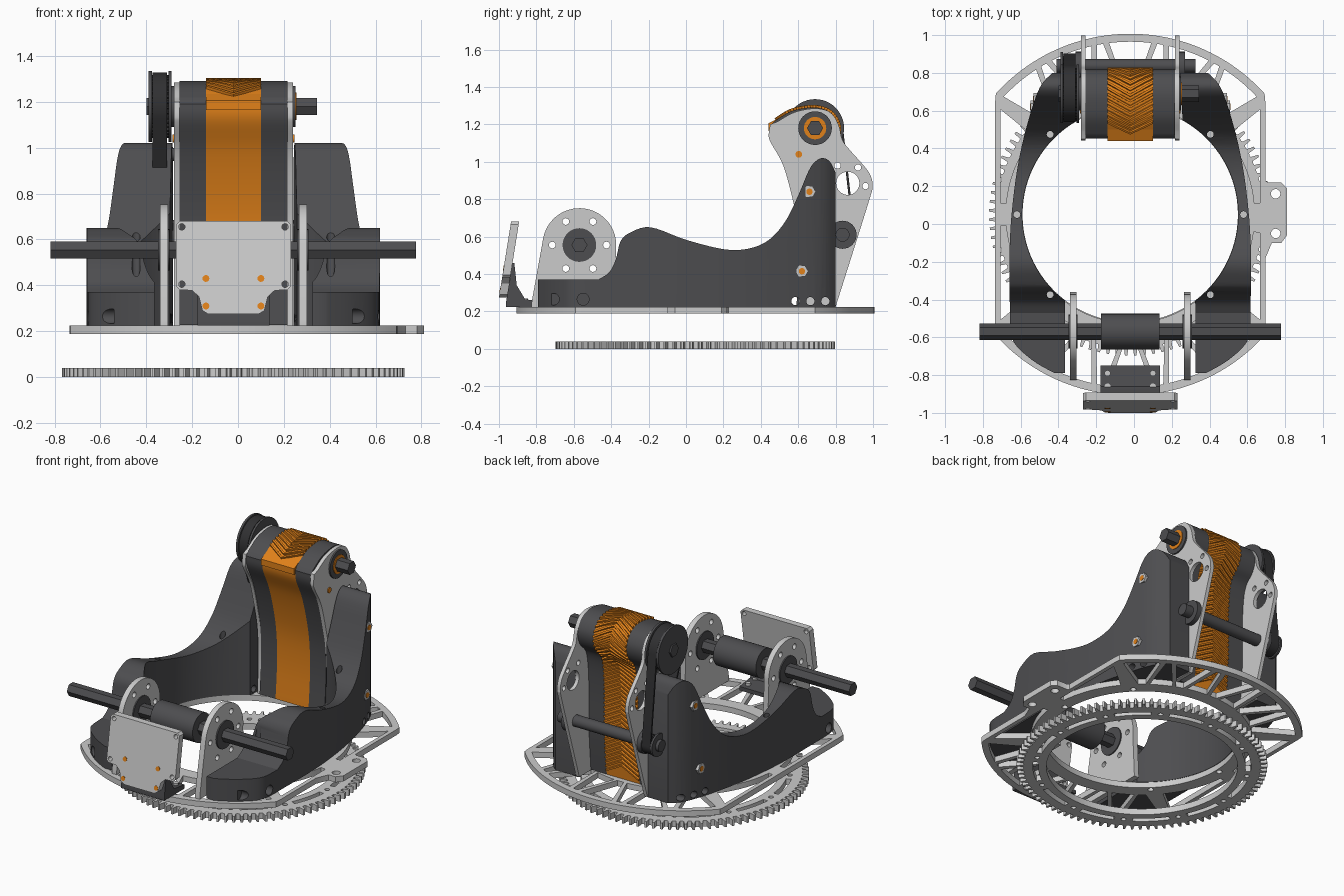
import bpy, bmesh
from math import sin, cos, pi, radians, acos, atan2, hypot
from mathutils import Vector, Matrix

if "Cube" in bpy.data.objects:
    bpy.data.objects.remove(bpy.data.objects["Cube"])

CX, CY = -0.02, 0.05          # axis of the turntable

def material(name, rgb):
    m = bpy.data.materials.new(name)
    m.diffuse_color = (*rgb, 1)
    m.use_nodes = True
    m.node_tree.nodes["Principled BSDF"].inputs["Base Color"].default_value = m.diffuse_color
    return m
DARK = material("dark_plastic", (0.075, 0.075, 0.08))
BLACK = material("black_rubber", (0.03, 0.03, 0.032))
ORANGE = material("orange_plastic", (0.75, 0.22, 0.01))

def add(name, me, mat=None):
    ob = bpy.data.objects.new(name, me)
    bpy.context.collection.objects.link(ob)
    if mat:
        me.materials.clear()
        me.materials.append(mat)
    return ob

def circle(u, v, r, n=32):
    return [(u + r * cos(2 * pi * i / n), v + r * sin(2 * pi * i / n)) for i in range(n)]

def smooth(p, n=5):
    """Catmull-Rom curve through the points"""
    q = [p[0]] + p + [p[-1]]
    out = []
    for i in range(1, len(q) - 2):
        a, b, c, d = (Vector(k) for k in q[i - 1:i + 3])
        for j in range(n):
            t = j / n
            out.append(tuple(0.5 * (2 * b + (c - a) * t + (2 * a - 5 * b + 4 * c - d) * t ** 2
                                    + (3 * b - a - 3 * c + d) * t ** 3)))
    return out + [p[-1]]

def prism(name, loops, w0, w1, axis, mat=None):
    """Extrude an outline (first loop) with holes along an axis: x uses (y,z), y uses (x,z), z uses (x,y)"""
    cu = bpy.data.curves.new(name, 'CURVE')
    cu.dimensions, cu.fill_mode, cu.extrude = '2D', 'BOTH', (w1 - w0) / 2
    for lp in loops:
        sp = cu.splines.new('POLY')
        sp.points.add(len(lp) - 1)
        for p, c in zip(sp.points, lp):
            p.co = (c[0], c[1], 0, 1)
        sp.use_cyclic_u = True
    tmp = add(name + "_tmp", cu)
    dg = bpy.context.evaluated_depsgraph_get()
    me = bpy.data.meshes.new_from_object(tmp.evaluated_get(dg))
    bpy.data.objects.remove(tmp)
    bm = bmesh.new()
    bm.from_mesh(me)
    mid = (w0 + w1) / 2
    for v in bm.verts:
        a, b, c = v.co.x, v.co.y, v.co.z + mid
        v.co = {'x': (c, a, b), 'y': (a, c, b), 'z': (a, b, c)}[axis]
    bmesh.ops.remove_doubles(bm, verts=bm.verts, dist=1e-5)
    bmesh.ops.recalc_face_normals(bm, faces=bm.faces)
    bm.to_mesh(me)
    bm.free()
    me.name = name
    return add(name, me, mat)

def rod(name, y, z, r, x0, x1, mat=DARK, n=32):
    return prism(name, [circle(y, z, r, n)], x0, x1, 'x', mat)

def boolean(ob, cutter, op):
    m = ob.modifiers.new("cut", 'BOOLEAN')
    m.object, m.operation, m.solver = cutter, op, 'EXACT'
    me = bpy.data.meshes.new_from_object(ob.evaluated_get(bpy.context.evaluated_depsgraph_get()))
    ob.modifiers.clear()
    ob.data = me
    bpy.data.objects.remove(cutter)

def polar(r, deg):
    return (r * cos(radians(deg)), CY + r * sin(radians(deg)))

def clip(r, deg, half):
    return min(r, half / max(1e-6, abs(cos(radians(deg)))))

def pocket(i0, i1, o0, o1, r0=0.66, r1=0.915, half=0.688, n=10):
    inner = [polar(r0, i0 + (i1 - i0) * k / n) for k in range(n + 1)]
    outer = [polar(clip(r1, a, half), a) for a in (o1 + (o0 - o1) * k / n for k in range(n + 1))]
    return inner + outer

# Ring gear with arc slots
teeth, T = [], 96
for i in range(T):
    for f, r in ((0, .705), (.3, .708), (.42, .747), (.68, .747), (.8, .708)):
        teeth.append(polar(r, (i + f) * 360 / T))
gear = [teeth, circle(0, CY, 0.57, 96)]
for k in range(12):
    a = k * 30
    gear += [pocket(a + 5, a + 25, a + 5, a + 25, 0.618, 0.65, 9), circle(*polar(0.634, a), 0.015, 16)]
prism("ring_gear", gear, 0, 0.04, 'z')

# Base plate: clipped disc with side tab and truss pockets
outline = [polar(clip(0.957, a, 0.715), a) for a in range(14, 343, 2)]
outline += [(.75, -.1), (.80, -.1), (.83, -.06), (.83, .19), (.80, .22), (.73, .22)]
plate = [outline, circle(0, CY, 0.575, 96), circle(.77, .16, .025, 20), circle(.77, -.05, .025, 20)]
for base in (90, 270):
    plate += [pocket(c - 2, c + 2, c - 7, c + 7) for c in range(base - 40, base + 41, 20)]
    plate += [pocket(c - 6, c + 6, c - 1, c + 1) for c in range(base - 30, base + 31, 20)]
for a, b in ((5, 39), (141, 175), (185, 219), (321, 352)):
    plate.append(pocket(a, b, a, b))
plate += [circle(*polar(0.6, a), 0.018, 16) for a in (0, 45, 135, 180, 225, 315)]
prism("base_plate", plate, 0.188, 0.225, 'z')

# Side supports: plan outline crossed with side profile
plan = smooth([(.40, .81), (.48, .72), (.55, .51), (.60, .28), (.63, .03), (.64, -.17)])
plan += smooth([(.637, -.5), (.62, -.62), (.52, -.72), (.40, -.79)]) + [(.345, -.79)]
plan += [polar(.572, a) for a in range(-53, 64, 3)] + [(.262, .81)]
side = [(.8, .225), (-.82, .225), (-.82, .34), (-.79, .37)]
side += smooth([(-.47, .37), (-.41, .41), (-.375, .48), (-.35, .575), (-.30, .62), (-.19, .65), (0, .583),
                (.2, .533), (.33, .535), (.44, .58), (.53, .68), (.60, .82), (.655, .95), (.69, 1.0),
                (.73, 1.02), (.77, 1.0), (.8, .94)])
support = prism("right_support", [plan], 0.225, 1.2, 'z', DARK)
boolean(support, prism("profile", [side], 0.1, 1.0, 'x', DARK), 'INTERSECT')
for y in (.585, .665, .745):
    boolean(support, rod("hole", y, .255, .022, .1, 1, DARK, 20), 'DIFFERENCE')
for y in (-.71, -.55):
    boolean(support, rod("bore", y, .265, .032, .52, 1, DARK, 24), 'DIFFERENCE')
for a in (0, 45, 315):
    boolean(support, prism("bolt_hole", [circle(*polar(.6, a), .018, 16)], .1, 1.3, 'z', DARK), 'DIFFERENCE')
twin = support.data.copy()
twin.transform(Matrix.Scale(-1, 4, (1, 0, 0)))
twin.flip_normals()
add("left_support", twin, DARK)

# Guide body between the arm plates: front curve and ridged back curve
front = smooth([(.59, .228), (.605, .45), (.60, .65), (.57, .82), (.52, .99), (.46, 1.12), (.452, 1.19)])
back = smooth([(.47, 1.215), (.55, 1.265), (.62, 1.285), (.70, 1.29), (.77, 1.265), (.81, 1.21), (.815, 1.15),
               (.79, 1.09), (.735, 1.03), (.71, .93), (.70, .75), (.70, .5), (.68, .228)])
prism("orange_guide", [front + back], -.12, .12, 'x', ORANGE)
prism("guide_lip", [[(.44, 1.165), (.44, 1.205), (.5, 1.235), (.5, 1.165)]], -.12, .12, 'x', ORANGE)
for s, n in ((1, "right"), (-1, "left")):
    prism(n + "_guide_cheek", [front + back], *sorted((s * .12, s * .236)), 'x', DARK)

# Herringbone ridges that follow the back curve
lens = [0]
for p, q in zip(back, back[1:]):
    lens.append(lens[-1] + (Vector(q) - Vector(p)).length)
def on_back(s, h):
    s = min(max(s, 0.001), lens[-1] - 0.001)
    i = max(k for k in range(len(lens) - 1) if lens[k] <= s)
    p, q = Vector(back[i]), Vector(back[i + 1])
    d = (q - p).normalized()
    return p + d * (s - lens[i]) + Vector((-d.y, d.x)) * h
bm = bmesh.new()
s0 = 0.01
while s0 < lens[-1] - 0.09:
    rings = []
    for x in (-.12, -.08, -.04, 0, .04, .08, .12):
        s = s0 + 0.55 * abs(x)
        pts = [on_back(s + ds, h) for ds, h in ((0, -.006), (.003, .013), (.015, .013), (.018, -.006))]
        rings.append([bm.verts.new((x, p.x, p.y)) for p in pts])
    for a, b in zip(rings, rings[1:]):
        for k in range(4):
            bm.faces.new((a[k], a[k - 1], b[k - 1], b[k]))
    bm.faces.new(rings[0])
    bm.faces.new(rings[-1][::-1])
    s0 += 0.03
bmesh.ops.recalc_face_normals(bm, faces=bm.faces)
me = bpy.data.meshes.new("herringbone_ridges")
bm.to_mesh(me)
bm.free()
add("herringbone_ridges", me, ORANGE)

# Arm plates
arm = smooth([(.60, .225), (.61, .45), (.60, .65), (.57, .8), (.52, .98), (.455, 1.10), (.442, 1.14), (.45, 1.2)])
arm += smooth([(.49, 1.215), (.58, 1.265), (.69, 1.285), (.77, 1.265), (.815, 1.2), (.835, 1.12), (.87, 1.07),
               (.95, .98), (.985, .93), (.997, .87), (.975, .78), (.80, .225)])
arm_holes = [circle(.865, .885, .062)] + [circle(y, z, .017, 16) for y, z in ((.81, .98), (.92, .97), (.96, .87))]
# Roller brackets
top_arc = [(-.57 + .197 * cos(radians(a)), .555 + .197 * sin(radians(a))) for a in range(-8, 173, 6)]
bracket = [(-.36, .225)] + top_arc + [(-.78, .50), (-.825, .25), (-.825, .225)]
bracket_holes = [circle(-.57 + .145 * cos(k * pi / 3), .555 + .145 * sin(k * pi / 3), .018, 16) for k in range(6)]
for s, n in ((1, "right"), (-1, "left")):
    span = lambda a, b: sorted((s * a, s * b))
    prism(n + "_arm_plate", [arm] + arm_holes, *span(.236, .26), 'x')
    rod(n + "_arm_bearing", .69, 1.18, .09, *span(.255, .27))
    rod(n + "_arm_bushing", .69, 1.18, .06, *span(.26, .274), ORANGE)
    rod(n + "_arm_bolt", .603, 1.04, .018, *span(.25, .266), ORANGE, 16)
    rod(n + "_rear_hub", .837, .61, .075, *span(.255, .29))
    prism(n + "_roller_bracket", [bracket] + bracket_holes, *span(.285, .32), 'x')
    rod(n + "_roller_bearing", -.57, .555, .09, *span(.278, .328))
    for y, z, x in ((.66, .84, .50), (.62, .415, .515)):
        rod(n + "_support_nut", y, z, .034, *span(x - .04, x + .012), None, 6)
        rod(n + "_support_bolt", y, z, .017, *span(x - .03, x + .015), ORANGE, 16)

# Shafts and front roller
rod("front_shaft", -.57, .555, .043, -.797, .797, DARK, 6)
rod("front_roller", -.57, .555, .095, -.155, .155)
rod("top_shaft", .69, 1.18, .043, -.38, .365, DARK, 6)
rod("rear_shaft", .837, .61, .037, -.39, .345, DARK)
rod("idler_pin", .74, .97, .028, -.38, -.25)

# Timing pulleys and belt
def pulley(name, y, z, r, n):
    cog = [(y + (r - .012 * (k % 4 > 1)) * cos(pi * k / n / 2), z + (r - .012 * (k % 4 > 1)) * sin(pi * k / n / 2))
           for k in range(4 * n)]
    prism(name, [cog], -.36, -.28, 'x', BLACK)
    for x in (-.37, -.284):
        rod(name + "_flange", y, z, r + .018, x, x + .014, DARK, 48)
pulley("top_pulley", .69, 1.18, .137, 36)
pulley("rear_pulley", .837, .61, .055, 16)
def belt_loop(grow):
    a, b, R, r = (.69, 1.18), (.837, .61), .137 + grow, .055 + grow
    phi = atan2(b[1] - a[1], b[0] - a[0])
    beta = acos((R - r) / hypot(b[0] - a[0], b[1] - a[1]))
    big = [phi + beta + (2 * pi - 2 * beta) * k / 32 for k in range(33)]
    small = [phi - beta + 2 * beta * k / 16 for k in range(17)]
    return [(a[0] + R * cos(t), a[1] + R * sin(t)) for t in big] + [(b[0] + r * cos(t), b[1] + r * sin(t)) for t in small]
prism("timing_belt", [belt_loop(.012), belt_loop(0)], -.352, -.29, 'x', BLACK)

# Tilted front panel and its mount
half = [(.11, .275), (.135, .29), (.15, .35), (.18, .378), (.235, .38), (.25, .395), (.25, .665), (.235, .68)]
corner = [(x, z) for x in (-.225, .225) for z in (.405, .655)]
screws = [(x, z) for x in (-.12, .12) for z in (.31, .43)]
panel = prism("front_panel", [half + [(-x, z) for x, z in half[::-1]]] + [circle(*c, .014, 16) for c in corner],
              -1.0, -.957, 'y')
parts = [panel] + [prism("panel_screw", [circle(*c, .015, 16)], -1.002, -.95, 'y', ORANGE) for c in screws]
for ob in parts:
    for v in ob.data.vertices:
        v.co.y += .16 * (v.co.z - .275)
prism("panel_mount", [[(-.75, .225), (-.75, .25), (-.86, .265), (-.905, .34), (-.918, .46), (-.928, .46),
                       (-.962, .25), (-.962, .225)]], -.157, .157, 'x', DARK)
for x in (-.12, .12):
    for y in (-.79, -.86):
        prism("mount_screw", [circle(x, y, .016, 16)], .24, .27, 'z')

# Shift to the turntable axis and shade
for ob in bpy.context.scene.objects:
    ob.location.x = CX
    ob.select_set(True)
bpy.context.view_layer.objects.active = panel
bpy.ops.object.shade_smooth_by_angle(angle=radians(30))
